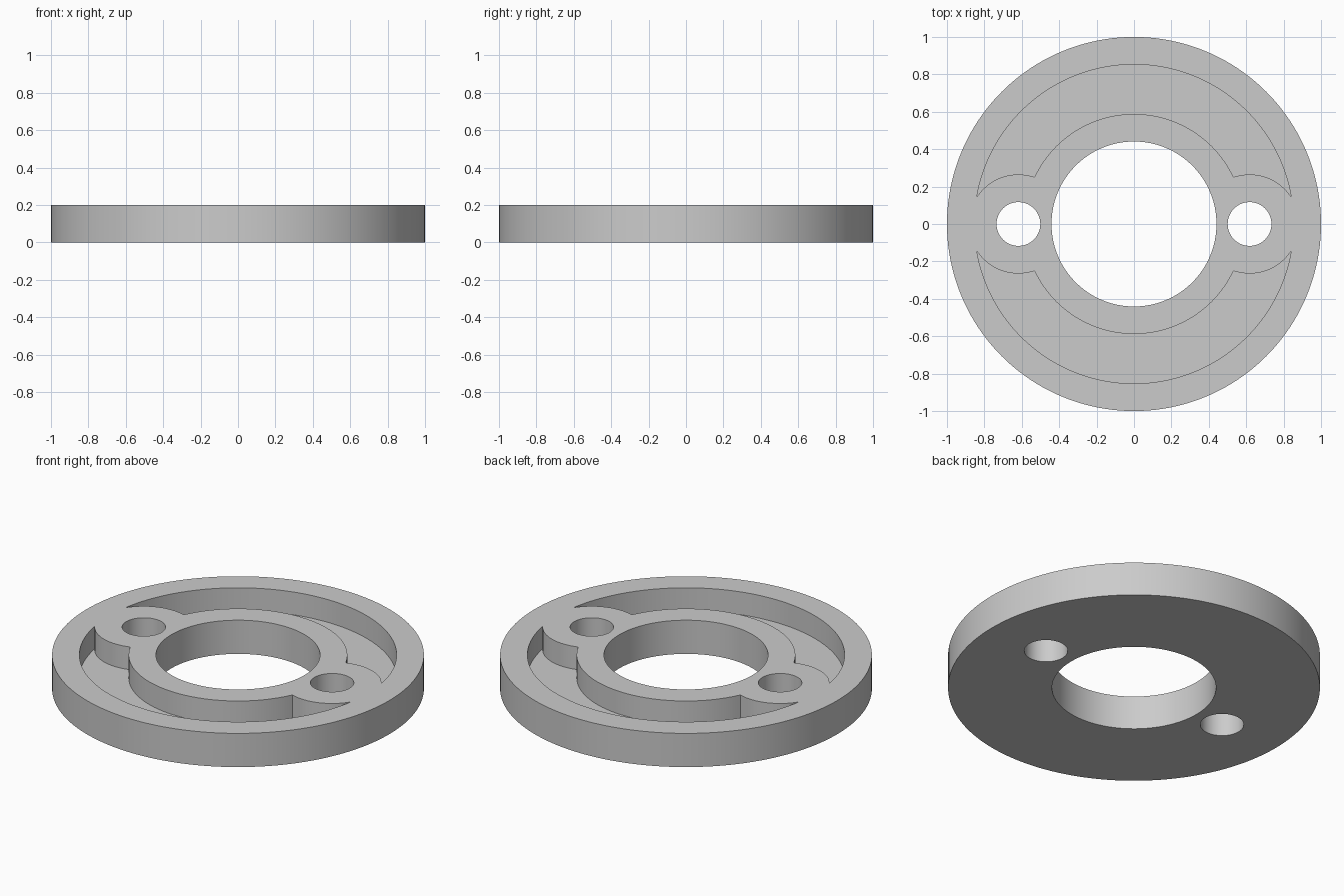
import bpy, bmesh
from math import acos, atan2, cos, sin, pi

cube = bpy.data.objects.get("Cube")
if cube:
    bpy.data.objects.remove(cube, do_unlink=True)

HEIGHT, FLOOR = 0.2, 0.065
RIM, BORE = 1.0, 0.441
POCKET_OUT, POCKET_IN = 0.853, 0.588
HOLE_X, HOLE_R, BOSS_R = 0.618, 0.117, 0.265

grey = bpy.data.materials.new("light_grey")
grey.use_nodes = True
grey.diffuse_color = (0.6, 0.6, 0.6, 1)
grey.node_tree.nodes["Principled BSDF"].inputs["Base Color"].default_value = (0.6, 0.6, 0.6, 1)


def arc(cx, r, a0, a1, n):
    """Points on an arc centred on the x axis, leaving out the last one."""
    return [(cx + r * cos(a0 + (a1 - a0) * i / n), r * sin(a0 + (a1 - a0) * i / n))
            for i in range(n)]


def circle(cx, r, n=128):
    return arc(cx, r, 0, 2 * pi, n)


def prism(name, outline, z0, z1):
    bm = bmesh.new()
    face = bm.faces.new([bm.verts.new((x, y, z0)) for x, y in outline])
    top = bmesh.ops.extrude_face_region(bm, geom=[face])["geom"]
    bmesh.ops.translate(bm, vec=(0, 0, z1 - z0),
                        verts=[v for v in top if isinstance(v, bmesh.types.BMVert)])
    bmesh.ops.recalc_face_normals(bm, faces=bm.faces)
    mesh = bpy.data.meshes.new(name)
    bm.to_mesh(mesh)
    bm.free()
    mesh.materials.append(grey)
    obj = bpy.data.objects.new(name, mesh)
    bpy.context.collection.objects.link(obj)
    return obj


def boss_crossing(r):
    """Angles, about the disc and about the boss, where a circle meets the boss."""
    a = acos((r * r + HOLE_X ** 2 - BOSS_R ** 2) / (2 * r * HOLE_X))
    return a, atan2(r * sin(a), r * cos(a) - HOLE_X)


# Curved pocket outline, bitten at both ends by the round bosses
a_out, b_out = boss_crossing(POCKET_OUT)
a_in, b_in = boss_crossing(POCKET_IN)
pocket = (arc(0, POCKET_OUT, a_out, pi - a_out, 72)
          + arc(-HOLE_X, BOSS_R, pi - b_out, pi - b_in, 16)
          + arc(0, POCKET_IN, pi - a_in, a_in, 60)
          + arc(HOLE_X, BOSS_R, b_in, b_out, 16))

# Disc with bore, two bolt holes and two mirrored pockets cut out
disc = prism("flanged_disc", circle(0, RIM, 160), 0, HEIGHT)
cutters = [prism("bore_cutter", circle(0, BORE), -0.1, HEIGHT + 0.1)]
for side in (-1, 1):
    cutters.append(prism("bolt_hole_cutter", circle(side * HOLE_X, HOLE_R, 64), -0.1, HEIGHT + 0.1))
    cutters.append(prism("pocket_cutter", [(x, side * y) for x, y in pocket], FLOOR, HEIGHT + 0.1))

bpy.ops.object.select_all(action='DESELECT')
bpy.context.view_layer.objects.active = disc
disc.select_set(True)
for cutter in cutters:
    cutter.hide_render = True
    mod = disc.modifiers.new("cut", 'BOOLEAN')
    mod.operation, mod.solver, mod.object = 'DIFFERENCE', 'EXACT', cutter
    bpy.ops.object.modifier_apply(modifier=mod.name)
    bpy.data.objects.remove(cutter, do_unlink=True)

bpy.ops.object.shade_smooth_by_angle(angle=pi / 6)
